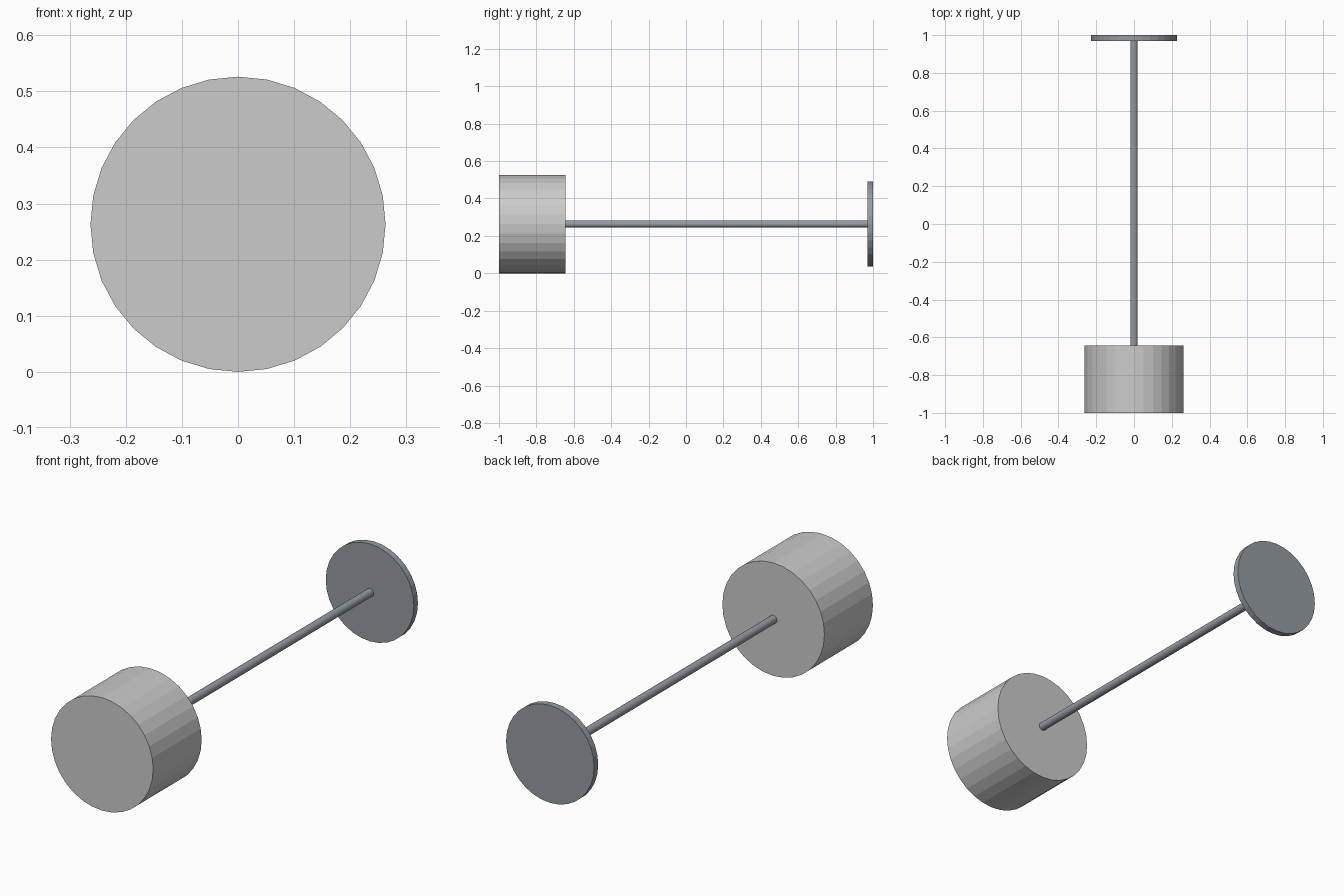
import bpy, math

if "Cube" in bpy.data.objects:
    bpy.data.objects.remove(bpy.data.objects["Cube"])

R = 0.263  # shade radius, also the axis height

slate = bpy.data.materials.new("slate")
slate.diffuse_color = (0.30, 0.33, 0.37, 1)
slate.use_nodes = True
slate.node_tree.nodes["Principled BSDF"].inputs["Base Color"].default_value = slate.diffuse_color


def cylinder(name, radius, y0, y1, material=None):
    """Flat-faced cylinder lying along y, on the lamp axis."""
    bpy.ops.mesh.primitive_cylinder_add(
        vertices=32, radius=radius, depth=y1 - y0,
        location=(0, (y0 + y1) / 2, R), rotation=(math.pi / 2, 0, 0))
    ob = bpy.context.object
    ob.name = name
    if material:
        ob.data.materials.append(material)
    return ob


# Lamp lying on its side: shade, pole and round foot
cylinder("lamp_shade", R, -1.0, -0.643)
cylinder("lamp_pole", 0.019, -0.65, 0.975, slate)
cylinder("lamp_base", 0.227, 0.97, 1.0, slate)
